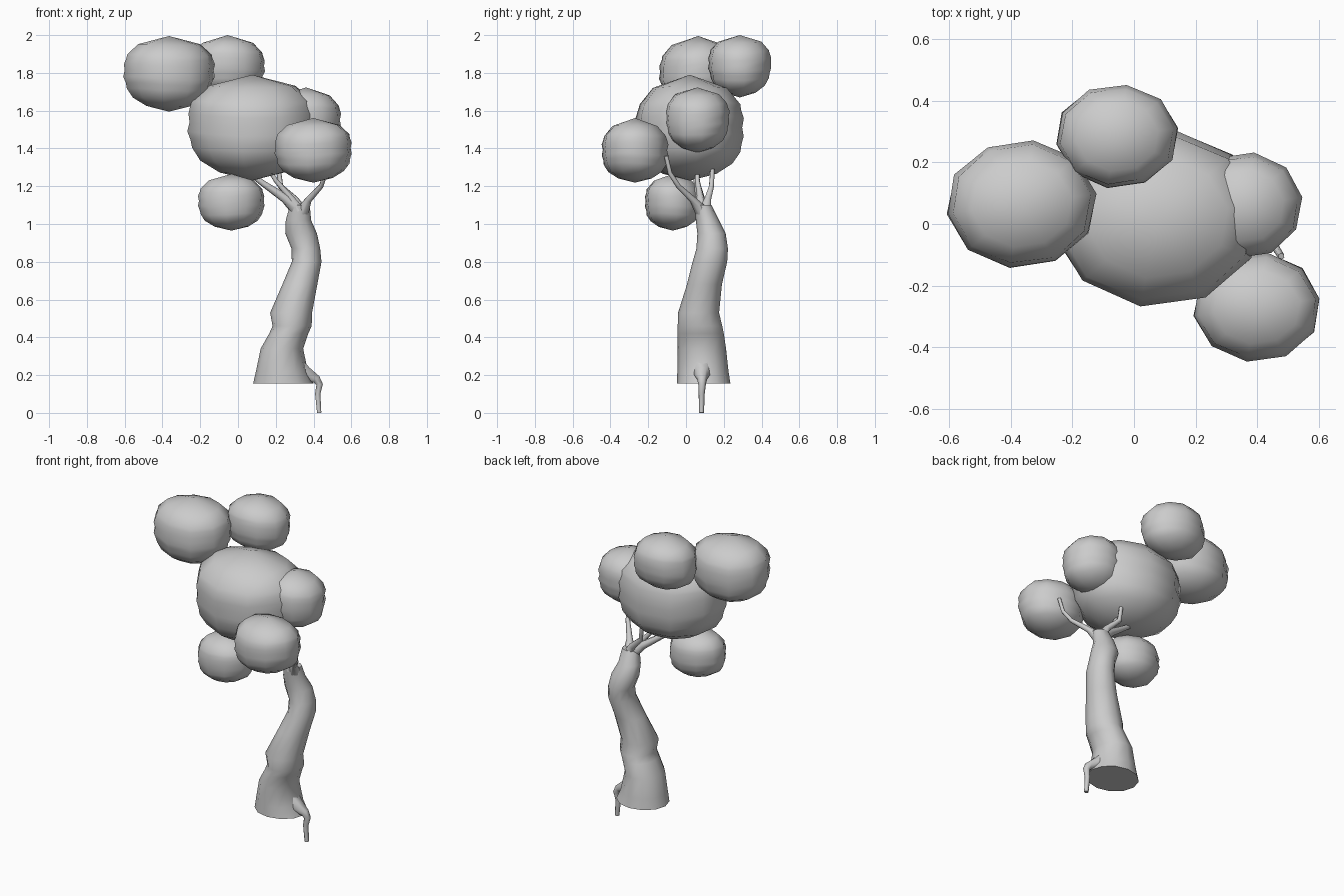
import bpy, bmesh, random
from math import sin, cos, pi

if "Cube" in bpy.data.objects:
    bpy.data.objects.remove(bpy.data.objects["Cube"])

random.seed(4)


def loft(name, rings, sides, tip_low=None, tip_high=None):
    """Skin a stack of closed rings; close the ends with a point or a flat cap."""
    bm = bmesh.new()
    loops = [[bm.verts.new(p) for p in ring] for ring in rings]
    for a, b in zip(loops, loops[1:]):
        for i in range(sides):
            j = (i + 1) % sides
            bm.faces.new((a[i], a[j], b[j], b[i]))
    for loop, tip in ((loops[0], tip_low), (loops[-1], tip_high)):
        if tip:
            t = bm.verts.new(tip)
            for i in range(sides):
                bm.faces.new((loop[i], loop[(i + 1) % sides], t))
        else:
            bm.faces.new(loop)
    bmesh.ops.recalc_face_normals(bm, faces=bm.faces)
    mesh = bpy.data.meshes.new(name)
    bm.to_mesh(mesh)
    bm.free()
    ob = bpy.data.objects.new(name, mesh)
    bpy.context.collection.objects.link(ob)
    mesh.shade_smooth()
    mesh.set_sharp_from_angle(angle=1.0)
    return ob


# Foliage clumps: ten-sided, squashed, with wavy horizontal folds
PROFILE = [(.50, -.86), (.80, -.65), (.93, -.42), (.95, -.27), (1.0, -.12),
           (.975, .05), (1.0, .22), (.95, .38), (.93, .48), (.68, .77)]


def clump(name, c, r, sides=10):
    rings = []
    phase = random.uniform(0, 2 * pi)
    for k, (pr, pz) in enumerate(PROFILE):
        ring = []
        for i in range(sides):
            a = 2 * pi * (i + .25) / sides
            rr = pr * (1.015 + random.uniform(-.012, .012))
            dz = .05 * sin(2 * a + phase) * (1 - pz * pz)
            ring.append((c[0] + r[0] * rr * cos(a), c[1] + r[1] * rr * sin(a),
                         c[2] + r[2] * (pz + dz)))
        rings.append(ring)
    loft(name, rings, sides, (c[0], c[1], c[2] - r[2]), (c[0], c[1], c[2] + r[2]))


clump("main_foliage", (.075, .02, 1.51), (.34, .285, .28))
clump("foliage_upper_left", (-.365, .065, 1.795), (.24, .205, .2))
clump("foliage_upper_back", (-.055, .285, 1.835), (.197, .166, .165))
clump("foliage_right", (.36, .06, 1.55), (.185, .17, .173))
clump("foliage_front_right", (.399, -.27, 1.39), (.204, .175, .171))
clump("foliage_lower_left", (-.035, -.07, 1.115), (.175, .148, .15))

# Trunk: z, x min, x max, y min, y max
TRUNK = [(.155, .08, .40, -.048, .235), (.22, .095, .37, -.046, .225),
         (.34, .12, .345, -.044, .212), (.42, .165, .372, -.044, .2),
         (.46, .183, .39, -.044, .192), (.53, .17, .392, -.042, .175),
         (.68, .235, .42, .005, .19), (.80, .285, .442, .035, .218),
         (.87, .283, .435, .055, .222), (.95, .25, .418, .06, .21),
         (1.02, .253, .387, .052, .175), (1.10, .275, .38, .045, .135)]
rings = []
for z, x0, x1, y0, y1 in TRUNK:
    rings.append([((x0 + x1) / 2 + (x1 - x0) / 2 * cos(2 * pi * i / 12),
                   (y0 + y1) / 2 + (y1 - y0) / 2 * sin(2 * pi * i / 12), z)
                  for i in range(12)])
loft("trunk", rings, 12)


# Tapered tubes for branches and the hanging root
def tube(name, points):
    cu = bpy.data.curves.new(name, 'CURVE')
    cu.dimensions = '3D'
    cu.bevel_depth = 1.0
    cu.bevel_resolution = 1
    cu.use_fill_caps = True
    sp = cu.splines.new('POLY')
    sp.points.add(len(points) - 1)
    for p, (x, y, z, r) in zip(sp.points, points):
        p.co = (x, y, z, 1)
        p.radius = r
    sp.use_smooth = True
    bpy.context.collection.objects.link(bpy.data.objects.new(name, cu))


tube("branch_left", [(.32, .09, 1.07, .04), (.25, .075, 1.135, .026),
                     (.14, .06, 1.21, .018), (.07, .05, 1.26, .014)])
tube("branch_back", [(.33, .10, 1.07, .035), (.30, .115, 1.13, .02),
                     (.225, .135, 1.20, .015), (.215, .14, 1.29, .012)])
tube("branch_middle", [(.32, .08, 1.07, .035), (.27, .075, 1.15, .018),
                       (.20, .06, 1.23, .013), (.17, .06, 1.28, .012)])
tube("branch_right", [(.345, .08, 1.07, .035), (.375, .035, 1.13, .018),
                      (.44, -.04, 1.20, .013), (.465, -.085, 1.27, .012),
                      (.478, -.105, 1.36, .011)])
tube("root", [(.29, .085, .25, .07), (.36, .085, .205, .045), (.415, .085, .178, .026),
              (.432, .085, .15, .02), (.422, .083, .10, .016), (.430, .082, 0, .013)])
